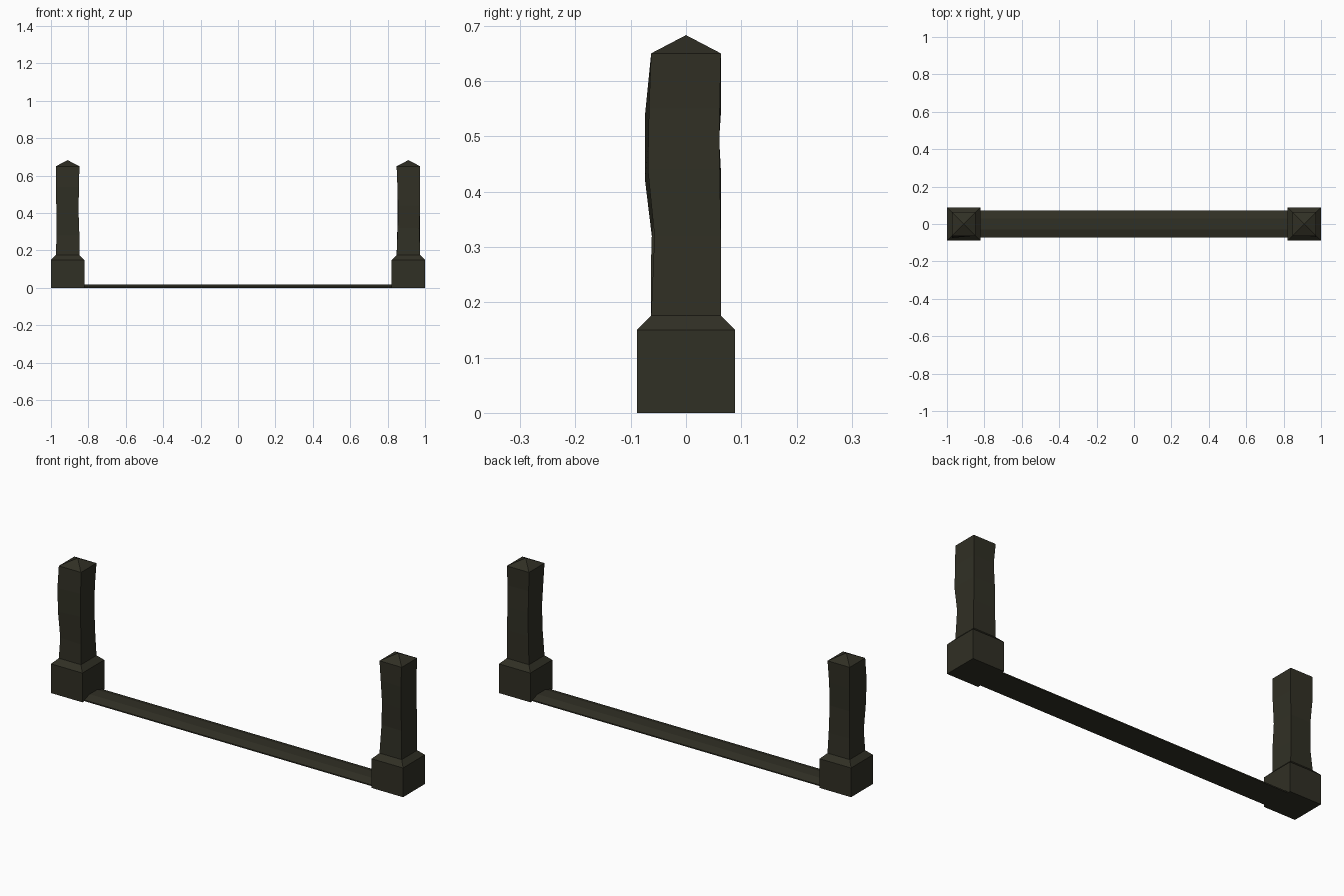
import bpy, bmesh

if "Cube" in bpy.data.objects:
    bpy.data.objects.remove(bpy.data.objects["Cube"])

stone = bpy.data.materials.new("dark olive stone")
stone.diffuse_color = (0.030, 0.029, 0.018, 1)
stone.use_nodes = True
stone.node_tree.nodes["Principled BSDF"].inputs["Base Color"].default_value = stone.diffuse_color

CX = 0.911            # post centre
BASE, SHAFT = 0.089, 0.063
SIGNS = [(-1, -1), (1, -1), (1, 1), (-1, 1)]


def finish(bm, name):
    bmesh.ops.recalc_face_normals(bm, faces=bm.faces)
    me = bpy.data.meshes.new(name)
    bm.to_mesh(me)
    bm.free()
    me.materials.append(stone)
    ob = bpy.data.objects.new(name, me)
    bpy.context.collection.objects.link(ob)
    return ob


def loft(bm, rings):
    vs = [[bm.verts.new(p) for p in r] for r in rings]
    n = len(vs[0])
    for a, b in zip(vs, vs[1:]):
        for i in range(n):
            j = (i + 1) % n
            bm.faces.new((a[i], a[j], b[j], b[i]))
    return vs


def square(cx, h, z, worn=((0, 0),) * 4):
    return [(cx + sx * h + dx, sy * h + dy, z)
            for (sx, sy), (dx, dy) in zip(SIGNS, worn)]


# worn: height -> corner shifts, corners in SIGNS order
def build_post(name, cx, worn):
    # plinth with chamfered top
    bm = bmesh.new()
    vs = loft(bm, [square(cx, BASE, 0), square(cx, BASE, 0.15),
                   square(cx, SHAFT, 0.176)])
    bm.faces.new(vs[0])
    bm.faces.new(vs[-1])
    finish(bm, name + "_plinth")
    # weathered shaft with pyramid cap
    bm = bmesh.new()
    rings = [square(cx, SHAFT, 0.176)]
    rings += [square(cx, SHAFT, z, w) for z, w in worn]
    rings.append(square(cx, SHAFT, 0.65))
    vs = loft(bm, rings)
    bm.faces.new(vs[0])
    tip = bm.verts.new((cx, 0, 0.683))
    top = vs[-1]
    for i in range(4):
        bm.faces.new((top[i], top[(i + 1) % 4], tip))
    finish(bm, name + "_shaft")


build_post("left_post", -CX, [
    (0.28, ((0.004, 0.006), (0, 0), (-0.004, -0.004), (0.006, -0.008))),
    (0.42, ((0.003, -0.011), (-0.005, 0.004), (-0.007, -0.008), (0.006, -0.008))),
    (0.54, ((0, -0.011), (-0.002, 0), (-0.005, -0.006), (0, 0)))])
build_post("right_post", CX, [
    (0.32, ((0.006, 0.008), (-0.005, 0.006), (0, 0), (0.004, 0))),
    (0.44, ((0.007, 0.010), (0, -0.006), (-0.003, -0.002), (0.005, 0))),
    (0.55, ((0.004, 0.004), (-0.002, -0.004), (-0.003, -0.002), (0.006, -0.006)))])

# low ground rail between the plinths
bm = bmesh.new()
profile = [(-0.073, 0), (0.073, 0), (0.073, 0.006), (0.03, 0.019),
           (-0.03, 0.019), (-0.073, 0.006)]
vs = loft(bm, [[(x, y, z) for y, z in profile] for x in (-0.83, 0.83)])
for r in vs:
    bm.faces.new(r)
finish(bm, "ground_rail")
